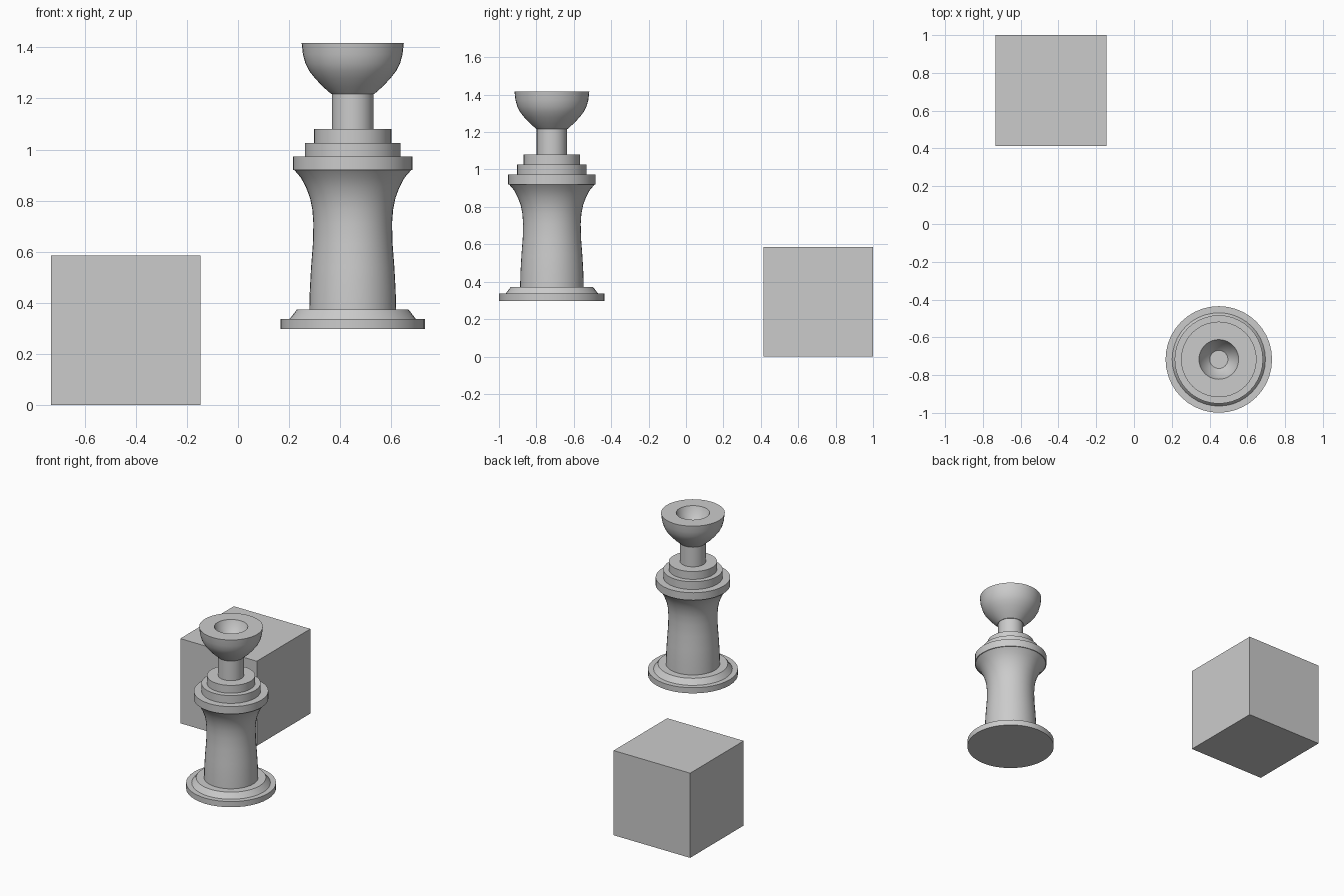
import bpy, bmesh, math

if "Cube" in bpy.data.objects:
    bpy.data.objects.remove(bpy.data.objects["Cube"])

CX, CY = 0.449, -0.717   # pedestal axis
SEG = 40


def lathe(name, profile):
    """Revolve an (radius, height) profile around the pedestal axis, ends capped."""
    bm = bmesh.new()
    rings = []
    for r, z in profile:
        rings.append([bm.verts.new((r * math.cos(2 * math.pi * i / SEG),
                                    r * math.sin(2 * math.pi * i / SEG), z))
                      for i in range(SEG)])
    for a, b in zip(rings, rings[1:]):
        for i in range(SEG):
            j = (i + 1) % SEG
            bm.faces.new((a[i], a[j], b[j], b[i]))
    bm.faces.new(rings[0][::-1])
    bm.faces.new(rings[-1])
    bmesh.ops.recalc_face_normals(bm, faces=bm.faces)
    mesh = bpy.data.meshes.new(name)
    bm.to_mesh(mesh)
    bm.free()
    ob = bpy.data.objects.new(name, mesh)
    ob.location = (CX, CY, 0)
    bpy.context.collection.objects.link(ob)
    bpy.ops.object.select_all(action='DESELECT')
    ob.select_set(True)
    bpy.context.view_layer.objects.active = ob
    bpy.ops.object.shade_smooth_by_angle(angle=math.radians(25))
    return ob


# Foot with bevelled upper step
lathe("base_foot", [(0.282, 0.298), (0.282, 0.337), (0.247, 0.337), (0.219, 0.373)])

# Waisted column flaring out at the top
lathe("column", [(0.170, 0.373), (0.168, 0.45), (0.163, 0.54), (0.156, 0.63),
                 (0.154, 0.71), (0.158, 0.765), (0.167, 0.81), (0.182, 0.85),
                 (0.203, 0.89), (0.229, 0.92)])

# Three stacked collar steps
for name, r, z0, z1 in (("collar_lower", 0.234, 0.92, 0.972),
                        ("collar_middle", 0.186, 0.972, 1.026),
                        ("collar_upper", 0.151, 1.026, 1.08)):
    lathe(name, [(r, z0), (r, z1)])

# Neck
lathe("neck", [(0.081, 1.08), (0.081, 1.217)])

# Bowl-shaped head with a stepped recess in the top
lathe("cup_head", [(0.084, 1.217), (0.118, 1.247), (0.147, 1.278), (0.170, 1.307),
                   (0.185, 1.336), (0.195, 1.372), (0.200, 1.417),
                   (0.105, 1.417), (0.090, 1.375), (0.058, 1.335), (0.048, 1.325)])

# Separate plain block
bpy.ops.mesh.primitive_cube_add(size=0.586, location=(-0.439, 0.707, 0.293))
bpy.context.object.name = "block"
